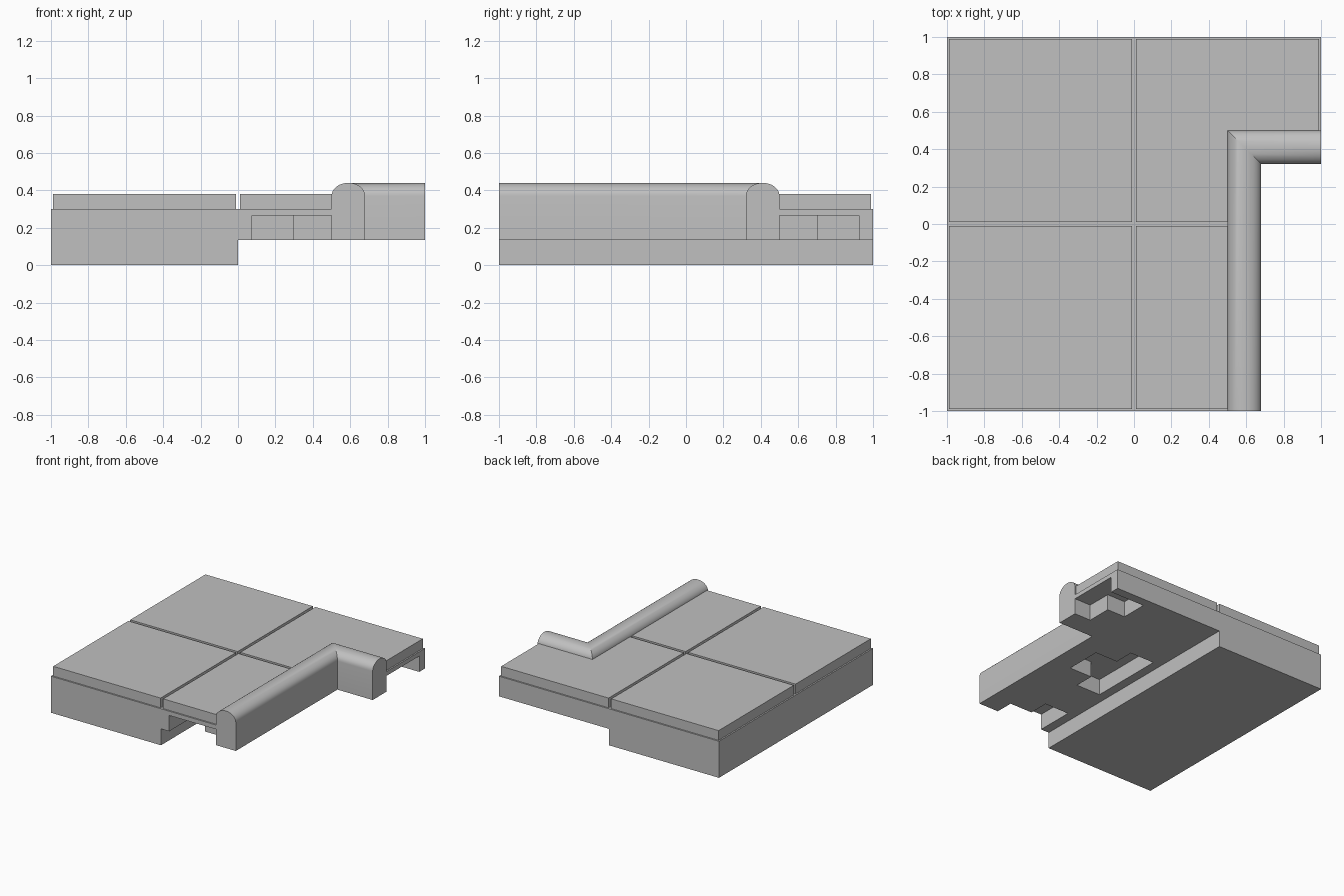
import bpy, bmesh, math

cube = bpy.data.objects.get("Cube")
if cube:
    bpy.data.objects.remove(cube, do_unlink=True)

# Single stone colour
stone = bpy.data.materials.new("stone_grey")
stone.use_nodes = True
stone.diffuse_color = (0.53, 0.53, 0.53, 1)
stone.node_tree.nodes["Principled BSDF"].inputs["Base Color"].default_value = (0.53, 0.53, 0.53, 1)

FLOOR, TOP, SLOT_TOP = 0.135, 0.30, 0.265
TILE_TOP, CURB_TOP = 0.38, 0.44
INNER, CURB_W = 0.5, 0.18
GAP = 0.012
EDGE = 1 - GAP


def finish(name, bm):
    bmesh.ops.recalc_face_normals(bm, faces=bm.faces)
    mesh = bpy.data.meshes.new(name)
    bm.to_mesh(mesh)
    bm.free()
    mesh.materials.append(stone)
    ob = bpy.data.objects.new(name, mesh)
    bpy.context.collection.objects.link(ob)
    return ob


def prism(name, outline, z0, z1):
    """Extrude a plan outline from z0 up to z1."""
    bm = bmesh.new()
    face = bm.faces.new([bm.verts.new((x, y, z0)) for x, y in outline])
    up = bmesh.ops.extrude_face_region(bm, geom=[face])["geom"]
    bmesh.ops.translate(bm, vec=(0, 0, z1 - z0),
                        verts=[v for v in up if isinstance(v, bmesh.types.BMVert)])
    return finish(name, bm)


def rect(x0, y0, x1, y1):
    return [(x0, y0), (x1, y0), (x1, y1), (x0, y1)]


# Base: notched slab, with the right half raised off the ground
base = prism("base", [(-1, -1), (INNER, -1), (INNER, INNER), (1, INNER), (1, 1), (-1, 1)], 0, TOP)
cutters = [prism("undercut", rect(0, -1.2, 1.2, 1.2), -0.2, FLOOR)]

# T-shaped clip slots, measured inward from the curb
BAR, STEM, NECK, DEEP = 0.315, 0.15, 0.205, 0.425
tee = [(-0.01, -STEM), (NECK, -STEM), (NECK, -BAR), (DEEP, -BAR),
       (DEEP, BAR), (NECK, BAR), (NECK, STEM), (-0.01, STEM)]
for i, centre in enumerate((-1, 0)):
    cutters.append(prism(f"clip_slot_{i}", [(INNER - d, centre + s) for d, s in tee], 0.05, SLOT_TOP))
cutters.append(prism("clip_slot_side", [(1 + s, INNER + d) for d, s in tee], 0.05, SLOT_TOP))

for cutter in cutters:
    cutter.hide_render = True
    mod = base.modifiers.new(cutter.name, "BOOLEAN")
    mod.operation = "DIFFERENCE"
    mod.solver = "EXACT"
    mod.object = cutter
    bpy.context.view_layer.objects.active = base
    bpy.ops.object.modifier_apply(modifier=mod.name)
    bpy.data.objects.remove(cutter, do_unlink=True)

# Paving tiles with narrow joints
prism("tile_back_left", rect(-EDGE, GAP, -GAP, EDGE), TOP, TILE_TOP)
prism("tile_front_left", rect(-EDGE, -EDGE, -GAP, -GAP), TOP, TILE_TOP)
prism("tile_front_right", rect(GAP, -EDGE, INNER, -GAP), TOP, TILE_TOP)
prism("tile_back_right", [(GAP, GAP), (INNER, GAP), (INNER, INNER), (EDGE, INNER),
                          (EDGE, EDGE), (GAP, EDGE)], TOP, TILE_TOP)

# Rounded curb swept round the mitred corner
ROUND, STEPS = 0.07, 16
profile = [(0, FLOOR)]
for i in range(STEPS + 1):
    a = math.pi * i / STEPS
    profile.append((CURB_W / 2 * (1 - math.cos(a)), CURB_TOP - ROUND + ROUND * math.sin(a)))
profile.append((CURB_W, FLOOR))

bm = bmesh.new()
stations = [lambda d: (INNER + d, -1), lambda d: (INNER + d, INNER - d), lambda d: (1, INNER - d)]
rings = [[bm.verts.new((*place(d), z)) for d, z in profile] for place in stations]
for a, b in zip(rings, rings[1:]):
    for i in range(len(profile)):
        j = (i + 1) % len(profile)
        bm.faces.new((a[i], a[j], b[j], b[i]))
bm.faces.new(rings[0])
bm.faces.new(rings[-1])
curb = finish("curb", bm)
bpy.ops.object.select_all(action="DESELECT")
curb.select_set(True)
bpy.context.view_layer.objects.active = curb
bpy.ops.object.shade_smooth_by_angle(angle=math.radians(30))
